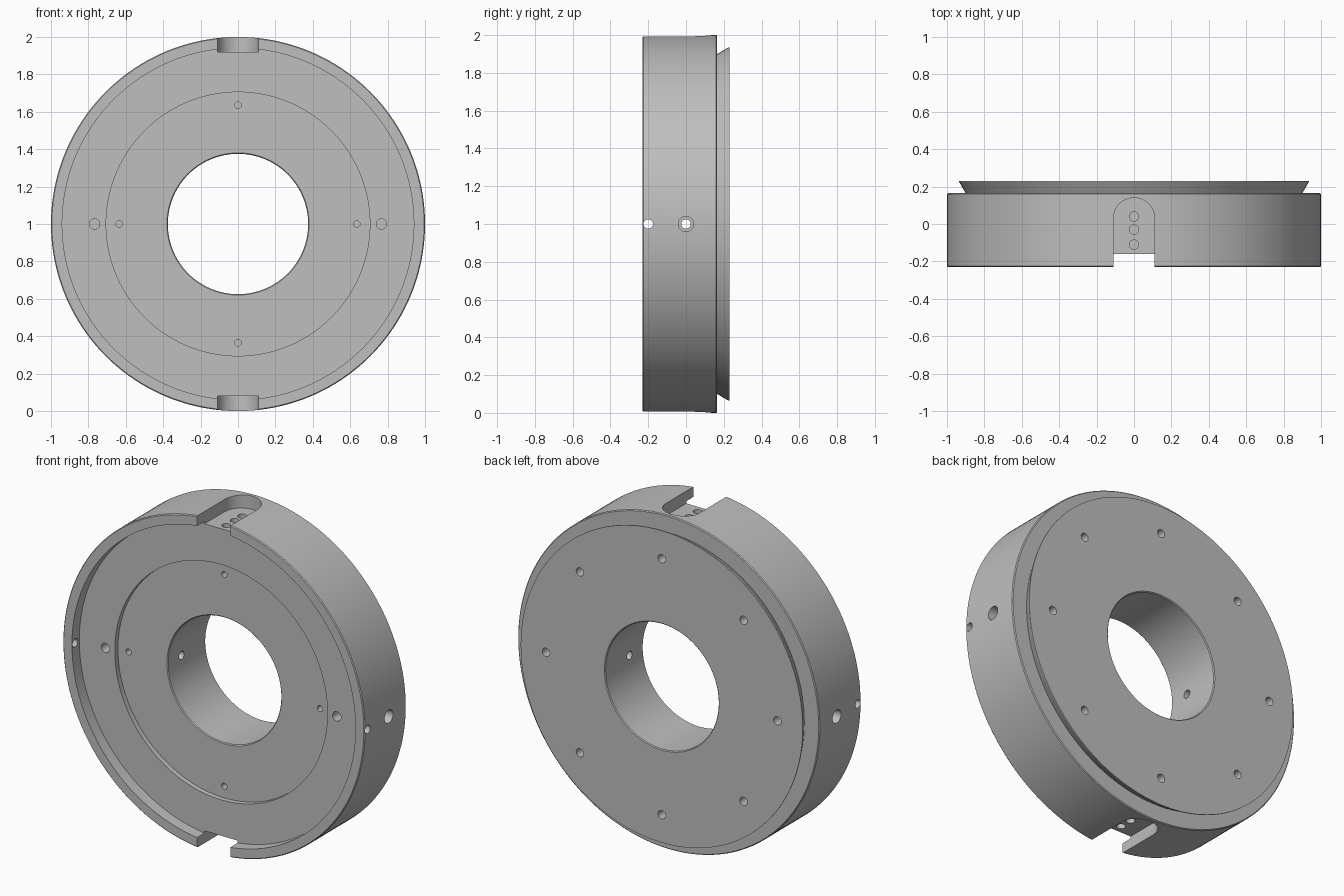
import bpy, bmesh, math
from mathutils import Matrix, Vector

if "Cube" in bpy.data.objects:
    bpy.data.objects.remove(bpy.data.objects["Cube"], do_unlink=True)

CENTRE = Vector((0, 0, 1))
SEGMENTS = 160

metal = bpy.data.materials.new("machined grey")
metal.use_nodes = True
GREY = (0.52, 0.52, 0.52, 1)
metal.diffuse_color = GREY
metal.node_tree.nodes["Principled BSDF"].inputs["Base Color"].default_value = GREY


def make_object(name, bm):
    bmesh.ops.recalc_face_normals(bm, faces=bm.faces)
    mesh = bpy.data.meshes.new(name)
    bm.to_mesh(mesh)
    bm.free()
    mesh.materials.append(metal)
    obj = bpy.data.objects.new(name, mesh)
    bpy.context.collection.objects.link(obj)
    return obj


def add_rod(bm, start, end, radius):
    """Closed cylinder between two points given relative to the ring centre."""
    start, end = Vector(start), Vector(end)
    axis = end - start
    turn = axis.to_track_quat('Z', 'Y').to_matrix().to_4x4()
    place = Matrix.Translation(CENTRE + (start + end) / 2) @ turn
    bmesh.ops.create_cone(bm, cap_ends=True, segments=24, radius1=radius,
                          radius2=radius, depth=axis.length, matrix=place)


def add_slot(bm, side):
    """Round-ended slot, open to the front, cut flat into the rim."""
    half, end_y = 0.11, 0.03
    outline = [(-half, -0.4)]
    outline += [(-half * math.cos(math.pi * i / 24),
                 end_y + half * math.sin(math.pi * i / 24)) for i in range(25)]
    outline.append((half, -0.4))
    verts = [bm.verts.new((x, y, 1 + side * 0.92)) for x, y in outline]
    face = bm.faces.new(verts)
    grown = bmesh.ops.extrude_face_region(bm, geom=[face])["geom"]
    bmesh.ops.translate(bm, vec=(0, 0, side * 0.2),
                        verts=[v for v in grown if isinstance(v, bmesh.types.BMVert)])


def cut(obj, cutter):
    mod = obj.modifiers.new("cut", 'BOOLEAN')
    mod.operation = 'DIFFERENCE'
    mod.solver = 'EXACT'
    mod.object = cutter
    graph = bpy.context.evaluated_depsgraph_get()
    result = bpy.data.meshes.new_from_object(obj.evaluated_get(graph))
    obj.modifiers.clear()
    obj.data = result
    bpy.data.objects.remove(cutter, do_unlink=True)


# Turned ring: bore, stepped front recess, rim and dovetail at the back
c = 0.005
profile = [(0.375, 0.23 - c), (0.375, -0.13 + c), (0.375 + c, -0.13),
           (0.705, -0.13), (0.705, -0.16), (0.94, -0.16), (0.94, -0.23),
           (1 - c, -0.23), (1, -0.23 + c), (1, 0.165 - c), (1 - c, 0.165),
           (0.9, 0.165), (0.935, 0.225), (0.935, 0.23), (0.375 + c, 0.23)]
bm = bmesh.new()
rings = []
for i in range(SEGMENTS):
    a = math.tau * i / SEGMENTS
    rings.append([bm.verts.new((r * math.cos(a), y, 1 + r * math.sin(a)))
                  for r, y in profile])
for i, ring in enumerate(rings):
    after = rings[(i + 1) % SEGMENTS]
    for j in range(len(profile)):
        k = (j + 1) % len(profile)
        bm.faces.new((ring[j], ring[k], after[k], after[j]))
body = make_object("ring_body", bm)

# Rim slots and side counterbores
bm = bmesh.new()
for side in (-1, 1):
    add_slot(bm, side)
    add_rod(bm, (side * 0.85, 0, 0), (side * 1.1, 0, 0), 0.04)
cut(body, make_object("slot_cutter", bm))

# Drilled holes
bm = bmesh.new()
for y in (0, -0.2):
    add_rod(bm, (-1.2, y, 0), (1.2, y, 0), 0.025)
for side in (-1, 1):
    add_rod(bm, (side * 0.767, -0.3, 0), (side * 0.767, -0.07, 0), 0.028)
    for y in (0.04, -0.03, -0.11):
        add_rod(bm, (0, y, side * 0.8), (0, y, side * 1.1), 0.025)
for i in range(4):
    a = math.tau * i / 4
    x, z = 0.635 * math.cos(a), 0.635 * math.sin(a)
    add_rod(bm, (x, -0.3, z), (x, -0.05, z), 0.018)
for i in range(8):
    a = math.tau * i / 8
    x, z = 0.767 * math.cos(a), 0.767 * math.sin(a)
    add_rod(bm, (x, 0.11, z), (x, 0.3, z), 0.025)
cut(body, make_object("hole_cutter", bm))

# Smooth turned surfaces with crisp edges
bpy.ops.object.select_all(action='DESELECT')
body.select_set(True)
bpy.context.view_layer.objects.active = body
bpy.ops.object.shade_smooth_by_angle(angle=math.radians(25))
